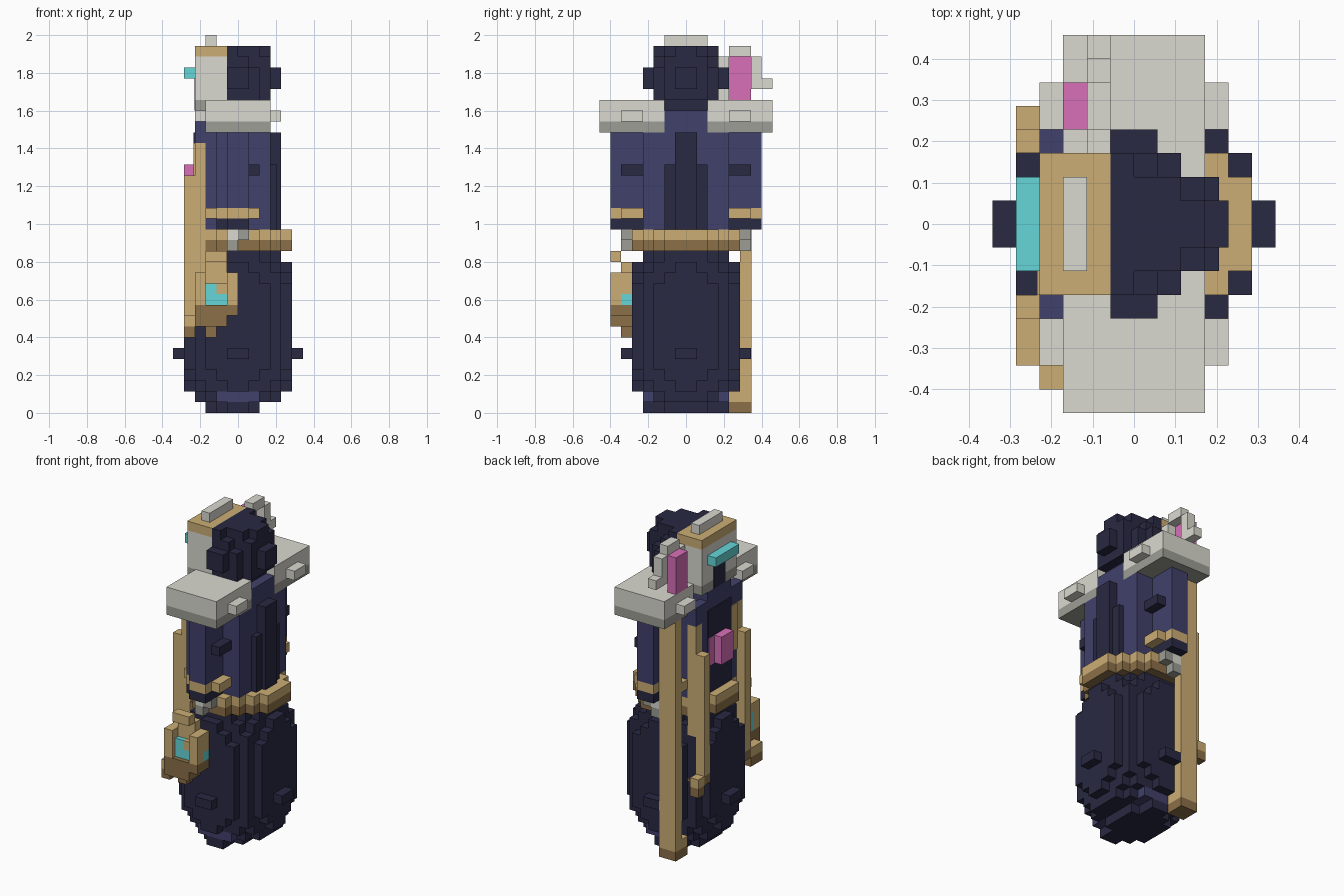
import bpy, bmesh
from mathutils import Vector

cube = bpy.data.objects.get("Cube")
if cube:
    bpy.data.objects.remove(cube, do_unlink=True)

U = 2 / 35  # one block


def material(name, hex_code):
    rgb = [int(hex_code[i:i + 2], 16) / 255 for i in (0, 2, 4)]
    lin = [c / 12.92 if c < 0.04045 else ((c + 0.055) / 1.055) ** 2.4 for c in rgb]
    m = bpy.data.materials.new(name)
    m.use_nodes = True
    m.diffuse_color = (*lin, 1)
    m.node_tree.nodes["Principled BSDF"].inputs["Base Color"].default_value = (*lin, 1)
    return m


NAVY = material("dark navy", "292943")
INDIGO = material("indigo cloth", "41416c")
SILVER = material("pale grey", "dad9d0")
STEEL = material("dark grey", "9e9d96")
GOLD = material("tan gold", "ccae75")
BRONZE = material("dark bronze", "8b7048")
TEAL = material("teal glow", "66d6d9")
PINK = material("pink crystal", "d870b8")


def part(name, mat, boxes, mirror=False):
    """Blocks given as (x0, x1, y0, y1, z0, z1) in block units."""
    bm = bmesh.new()
    for x0, x1, y0, y1, z0, z1 in boxes:
        for side in ((1, -1) if mirror else (1,)):
            ya, yb = sorted((y0 * side, y1 * side))
            lo, hi = Vector((x0, ya, z0)) * U, Vector((x1, yb, z1)) * U
            for v in bmesh.ops.create_cube(bm, size=1)["verts"]:
                v.co = [(lo[i] + hi[i]) / 2 + v.co[i] * (hi[i] - lo[i]) for i in range(3)]
    mesh = bpy.data.meshes.new(name)
    bm.to_mesh(mesh)
    bm.free()
    mesh.materials.append(mat)
    ob = bpy.data.objects.new(name, mesh)
    bpy.context.scene.collection.objects.link(ob)
    return ob


def rounded(levels):
    """Stepped round blocks: half sizes x, y and the z range."""
    return [(-a, a, -b, b, z0, z1) for a, b, z0, z1 in levels]


def two_tone(name, top, bottom, boxes, mirror=False):
    """Boxes whose lowest block row has the darker trim colour."""
    part(name, top, [b[:4] + (b[4] + 1, b[5]) for b in boxes], mirror)
    part(name + "_lower_trim", bottom, [b[:4] + (b[4], b[4] + 1) for b in boxes], mirror)


# Robe skirt
part("robe_skirt", NAVY, rounded([
    (5, 1, 2, 14), (5, 2, 3, 13), (5, 3, 4, 12), (4, 4, 3, 13), (4, 3, 2, 14), (3, 4, 2, 14),
    (1, 5, 2, 14), (2, 5, 3, 13), (3, 5, 4, 12),
    (4, 2, 1, 2), (3, 3, 1, 2), (4, 2, 14, 15), (3, 3, 14, 15), (2, 4, 14, 15)]))
part("robe_hem", NAVY, [(-3, 2, -2, 2, 0, 1), (-2, 1, -3, 3, 0, 1), (-1, 1, -4, 4, 0, 1)])
part("hem_lining", INDIGO, [(-2, 2, -4, 4, 1, 2)])
part("skirt_studs", NAVY, rounded([(6, 1, 5, 6), (1, 6, 5, 6)]))

# Belt
two_tone("belt", GOLD, BRONZE, rounded([(5, 2, 15, 17), (4, 3, 15, 17), (3, 4, 15, 17), (2, 5, 15, 17)]))

# Torso
part("torso", INDIGO, [(-3, 3, -4, 4, 17, 26), (-4, -3, -3, 3, 17, 26), (-4, -3, -4, 4, 25, 27),
                       (-3, 3, -2, 2, 26, 28)])
part("back_panel", NAVY, [(3, 3.6, -2, 2, 17, 23), (3, 4, -1, 1, 17, 26)])
part("chest_panel", NAVY, [(-4.1, -4, -2, 2, 17, 26)])
part("chest_lapel", GOLD, [(-4.1, -4, -3, -2, 20, 25)])
part("chest_gem_setting", PINK, [(-4.15, -4.1, -1, 2, 20, 23)])
part("chest_gem", PINK, [(-5, -4, -1, 1, 20, 23)])

# Arms
part("sleeves", INDIGO, [(-2, 1, 4, 6, 19, 26), (-1, 1, 6, 7, 19, 26)], mirror=True)
part("sleeve_cuffs", GOLD, [(-3, 2, 4, 5, 18, 19), (-2, 2, 5, 6, 18, 19), (-1, 1, 6, 7, 18, 19)], mirror=True)
part("sleeve_ends", NAVY, [(-2, 1, 4, 6, 17, 18), (-1, 1, 6, 7, 17, 18)], mirror=True)
part("elbow_patches", NAVY, [(1, 2, 4, 6, 22, 23)], mirror=True)
two_tone("hands", SILVER, STEEL, [(-1, 0, 5, 6, 15, 17)], mirror=True)
part("thumbs", STEEL, [(0, 1, 5, 6, 16, 17)], mirror=True)

# Shoulder pads
two_tone("shoulder_pads", SILVER, STEEL, [(-3, 3, 3, 8, 26, 29), (0, 3, 2, 3, 26, 29)], mirror=True)
part("pad_knobs", SILVER, [(3, 4, 4, 6, 27, 28), (-4, -3, 4, 6, 27, 28)], mirror=True)

# Hanging sashes
two_tone("sashes", GOLD, BRONZE, [(-5, -4, 3, 4, 8, 22), (-4, -3, 3, 4, 8, 25)], mirror=True)
two_tone("sash_tips", GOLD, BRONZE, [(-5, -4, 4, 5, 7, 9), (-5, -4, -6, -4, 7, 9)])

# Staff
two_tone("staff", GOLD, BRONZE, [(-3, -1, 5, 6.05, 0, 26), (-3, -1, 4, 5, 0, 2)])

# Hood
part("hood", NAVY, [(-1, 3, -1, 1, 33, 34), (-1, 2, -2, 2, 33, 34), (-1, 3, -2, 2, 29, 33),
                    (-1, 1, -3, 3, 32, 33), (-1, 2, -3, 3, 29, 32), (-1, 2, -2, 2, 28, 29),
                    (-1, 0, -3, 3, 33, 34), (-1, 1, -4, 4, 30, 32), (3, 4, -1, 1, 30, 32)])

# Helmet
two_tone("helmet", SILVER, STEEL, [(-4, -1, -3, 3, 28, 33)])
part("helmet_trim", GOLD, [(-4, -1, -3, 3, 33, 34)])
part("helmet_crest", SILVER, [(-3, -2, -2, 2, 34, 35)])
part("neck", INDIGO, [(-4, -3, -2, 2, 26, 28)])
part("face_opening", NAVY, [(-4.04, -4, -1, 1, 28, 31)])
part("visor", TEAL, [(-5, -4, -2, 2, 31, 32)])

# Shoulder crystal
part("shoulder_crystal", PINK, [(-3, -2, 4, 6, 29, 33)])
part("crystal_holder", SILVER, [(-2, -1, 3, 4, 29, 33), (-2, -1, 4, 6, 33, 34),
                                (-2, -1, 6, 7, 30, 33), (-2, -1, 7, 8, 30, 31)])

# Lantern
part("lantern_glow", TEAL, [(-3, -1, -6.5, -5, 10, 11), (-3, -2, -6.5, -5, 11, 12),
                            (-1, 0, -6, -5, 10, 11), (-4, -3, -6, -5, 10, 12)])
part("lantern_frame", GOLD, [(-4, -3, -7, -6, 10, 13), (-1, 0, -7, -6, 10, 13), (-1, 0, -6, -5, 11, 13),
                             (-4, -3, -6, -5, 12, 13), (-2, -1, -6.5, -5, 11, 12),
                             (-3, -1, -6, -5, 12, 14), (-3, -1, -7, -6, 14, 15)])
part("lantern_base", BRONZE, [(-4, 0, -7, -5, 9, 10), (-4, -1, -7, -5, 8, 9), (-3, -2, -6, -5, 7, 8)])
